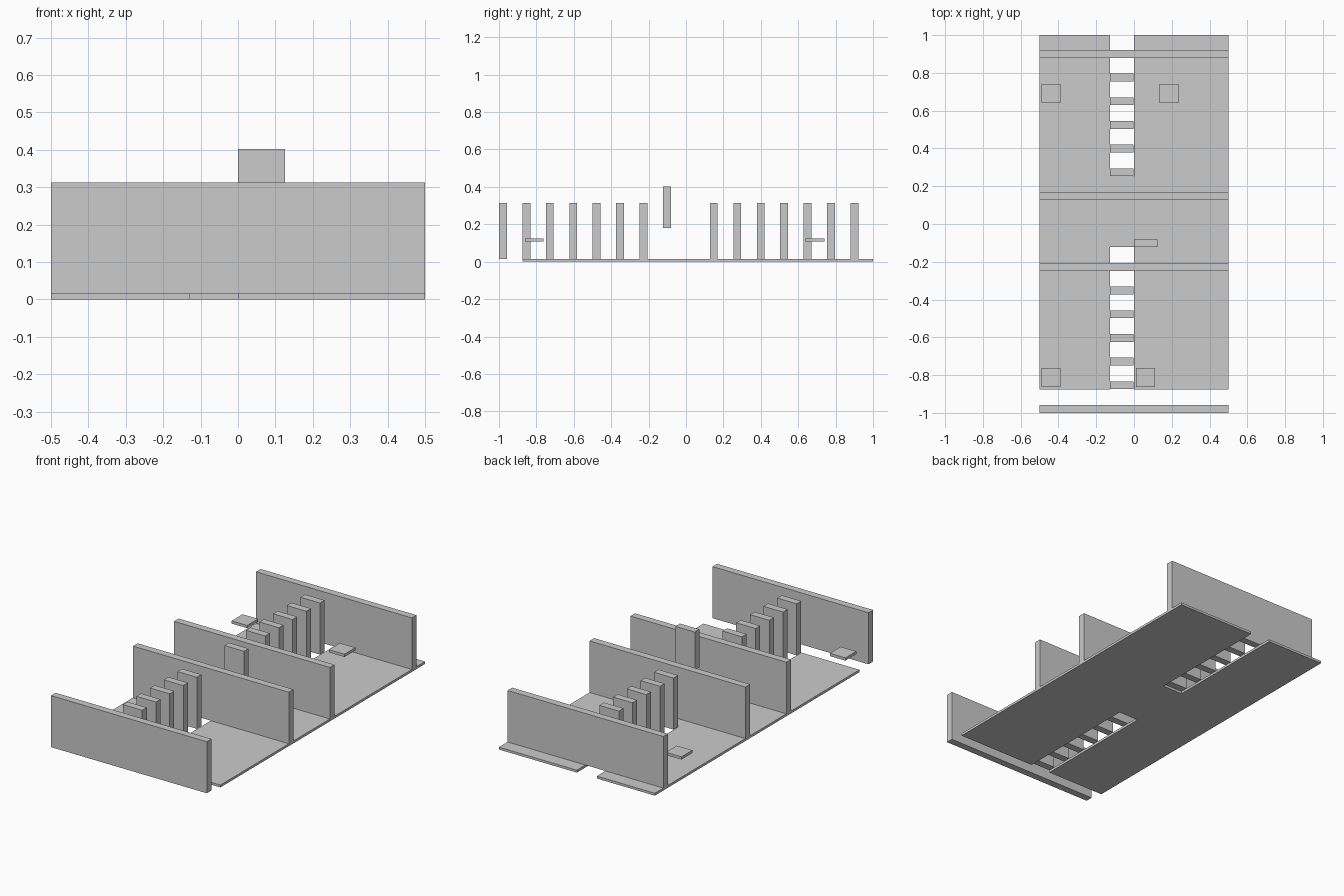
import bpy, bmesh

if "Cube" in bpy.data.objects:
    bpy.data.objects.remove(bpy.data.objects["Cube"])

FLOOR_TOP = 0.014
WALL_TOP = 0.313
THICK = 0.042
FIRST_ROW, PITCH = -0.979, 0.1253   # rows of walls and slats along y

grey = bpy.data.materials.new("plain_grey")
grey.diffuse_color = (0.6, 0.6, 0.6, 1)
grey.use_nodes = True
grey.node_tree.nodes["Principled BSDF"].inputs["Base Color"].default_value = grey.diffuse_color


def finish(name, bm):
    bmesh.ops.recalc_face_normals(bm, faces=bm.faces)
    mesh = bpy.data.meshes.new(name)
    bm.to_mesh(mesh)
    bm.free()
    mesh.materials.append(grey)
    obj = bpy.data.objects.new(name, mesh)
    bpy.context.collection.objects.link(obj)
    return obj


def box(name, x0, x1, y0, y1, z0, z1):
    bm = bmesh.new()
    bmesh.ops.create_cube(bm, size=1)
    for v in bm.verts:
        v.co = (x1 if v.co.x > 0 else x0,
                y1 if v.co.y > 0 else y0,
                z1 if v.co.z > 0 else z0)
    return finish(name, bm)


def row_box(name, row, x0, x1, z0, z1):
    y = FIRST_ROW + PITCH * row
    return box(name, x0, x1, y - THICK / 2, y + THICK / 2, z0, z1)


# Floor slab with a slot cut in from each end
outline = [(-0.5, -0.875), (-0.128, -0.875), (-0.128, -0.123), (0, -0.123),
           (0, -0.875), (0.5, -0.875), (0.5, 1), (0, 1),
           (0, 0.253), (-0.128, 0.253), (-0.128, 1), (-0.5, 1)]
bm = bmesh.new()
face = bm.faces.new([bm.verts.new((x, y, 0)) for x, y in outline])
ext = bmesh.ops.extrude_face_region(bm, geom=[face])
for v in ext["geom"]:
    if isinstance(v, bmesh.types.BMVert):
        v.co.z = FLOOR_TOP
finish("floor", bm)

# Full-width cross walls
for row, name in ((0, "front_wall"), (6, "front_inner_wall"),
                  (9, "back_inner_wall"), (15, "back_wall")):
    row_box(name, row, -0.5, 0.5, FLOOR_TOP, WALL_TOP)

# Narrow slats spanning the slots
for start, label in ((1, "front"), (10, "back")):
    for i in range(5):
        row_box(f"{label}_slat_{i + 1}", start + i, -0.127, -0.002,
                FLOOR_TOP, WALL_TOP)

# Raised block between the inner walls
row_box("raised_block", 7, 0, 0.125, 0.181, 0.402)

# Small floating square plates
for i, (x, y) in enumerate(((-0.439, -0.812), (0.06, -0.812),
                            (-0.439, 0.69), (0.185, 0.69))):
    box(f"square_plate_{i + 1}", x - 0.05, x + 0.05, y - 0.05, y + 0.05,
        0.107, 0.123)
